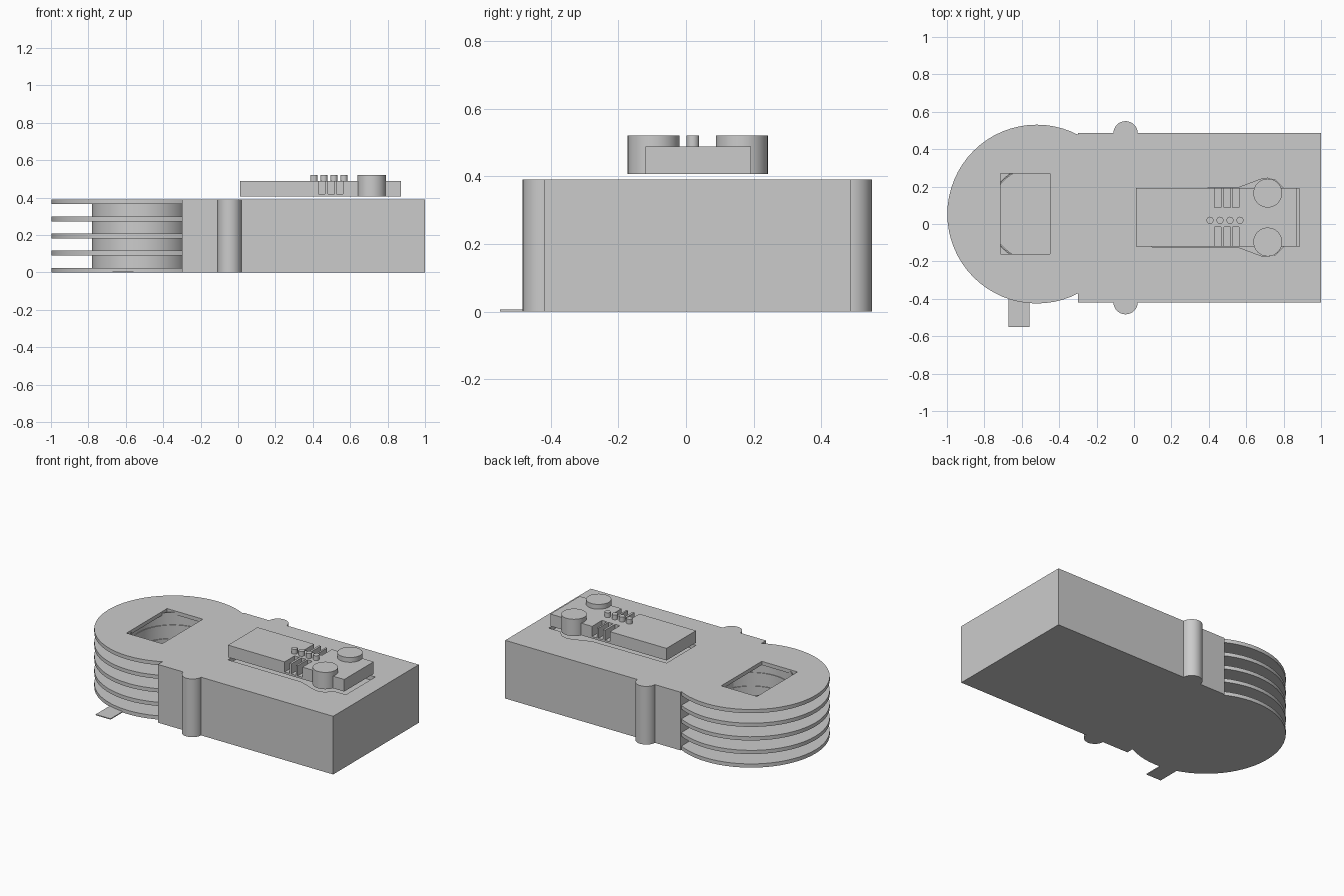
import bpy, bmesh, math

if "Cube" in bpy.data.objects:
    bpy.data.objects.remove(bpy.data.objects["Cube"])

H = 0.39                      # body height
CX, CY, R = -0.52, 0.053, 0.478   # centre and radius of the finned end


def finish(name, bm):
    bmesh.ops.recalc_face_normals(bm, faces=bm.faces)
    me = bpy.data.meshes.new(name)
    bm.to_mesh(me)
    bm.free()
    ob = bpy.data.objects.new(name, me)
    bpy.context.collection.objects.link(ob)
    return ob


def prism(name, pts, z0, z1):
    bm = bmesh.new()
    f = bm.faces.new([bm.verts.new((x, y, z0)) for x, y in pts])
    ext = bmesh.ops.extrude_face_region(bm, geom=[f])
    for v in ext["geom"]:
        if isinstance(v, bmesh.types.BMVert):
            v.co.z = z1
    return finish(name, bm)


def box(name, x0, x1, y0, y1, z0, z1):
    return prism(name, [(x0, y0), (x1, y0), (x1, y1), (x0, y1)], z0, z1)


def smooth(ob):
    bpy.ops.object.select_all(action='DESELECT')
    bpy.context.view_layer.objects.active = ob
    ob.select_set(True)
    bpy.ops.object.shade_smooth_by_angle(angle=math.radians(30))


def circle(cx, cy, r, n):
    return [(cx + r * math.cos(2 * math.pi * i / n),
             cy + r * math.sin(2 * math.pi * i / n)) for i in range(n)]


def cylinder(name, cx, cy, r, z0, z1, n=32):
    ob = prism(name, circle(cx, cy, r, n), z0, z1)
    smooth(ob)
    return ob


def ring(name, r_in, r_out, z0, z1, n=64):
    bm = bmesh.new()
    loops = [[bm.verts.new((x, y, z)) for x, y in circle(CX, CY, r, n)]
             for r, z in ((r_in, z0), (r_out, z0), (r_out, z1), (r_in, z1))]
    for k in range(4):
        a, b = loops[k], loops[(k + 1) % 4]
        for i in range(n):
            j = (i + 1) % n
            bm.faces.new((a[i], a[j], b[j], b[i]))
    ob = finish(name, bm)
    smooth(ob)
    return ob


def cut(ob, cutter):
    cutter.hide_render = True
    m = ob.modifiers.new("cut", 'BOOLEAN')
    m.operation, m.object, m.solver = 'DIFFERENCE', cutter, 'EXACT'
    bpy.ops.object.select_all(action='DESELECT')
    bpy.context.view_layer.objects.active = ob
    ob.select_set(True)
    bpy.ops.object.modifier_apply(modifier=m.name)
    bpy.data.objects.remove(cutter)


# Main body with a shallow recess under the control panel
body = box("body", -0.30, 1.0, -0.42, 0.487, 0, H)
PY = 0.035                    # panel centre line
side = [(0.01, 0.156), (0.56, 0.16), (0.64, 0.19), (0.68, 0.205), (0.715, 0.21),
        (0.755, 0.20), (0.785, 0.17), (0.80, 0.156), (0.885, 0.156)]
outline = [(x, PY - y) for x, y in side] + [(x, PY + y) for x, y in reversed(side)]
cut(body, prism("recess_cutter", outline, H - 0.03, H + 0.1))

# Stacked fins round the end: closed bottom, open rings, top with a window
cylinder("bottom_fin", CX, CY, R, 0, 0.025, 64)
for i in (1, 2, 3):
    ring("middle_fin", 0.25, R, i * 0.091, i * 0.091 + 0.025)
top = cylinder("top_fin", CX, CY, R, 0.365, H, 64)
cut(top, box("window_cutter", -0.715, -0.45, -0.16, 0.27, 0.3, 0.5))
smooth(top)
ring("fin_core", 0.255, 0.26, 0.01, 0.38)

# Round side posts and the small foot tab
for y in (-0.418, 0.485):
    cylinder("side_post", -0.045, y, 0.065, 0, H)
box("foot_tab", -0.67, -0.56, -0.55, -0.38, 0, 0.006)

# Raised control panel with side slots
panel = box("control_panel", 0.01, 0.872, -0.12, 0.192, 0.407, 0.488)
for x in (0.43, 0.48, 0.527):
    cut(panel, box("slot_cutter", x, x + 0.035, -0.2, -0.015, 0.42, 0.6))
    cut(panel, box("slot_cutter", x, x + 0.035, 0.087, 0.3, 0.42, 0.6))

# Knobs and pegs
for y in (-0.096, 0.165):
    cylinder("knob", 0.715, y, 0.077, 0.407, 0.52)
for i in range(4):
    cylinder("peg", 0.406 + i * 0.0535, 0.02, 0.019, 0.407, 0.52, 20)
